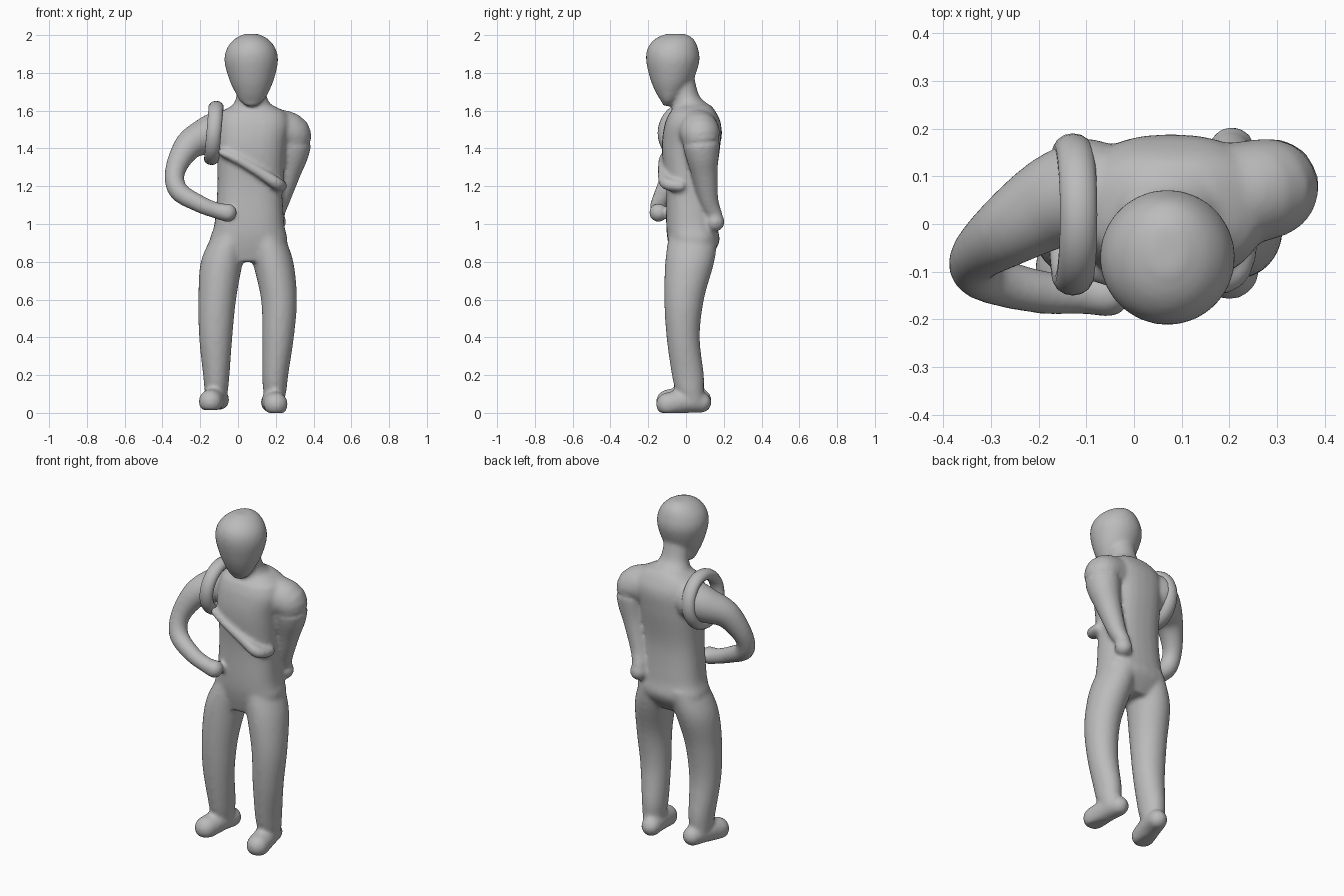
import bpy, bmesh, math
from mathutils import Vector

if "Cube" in bpy.data.objects:
    bpy.data.objects.remove(bpy.data.objects["Cube"])

grey = bpy.data.materials.new("plain grey")
grey.diffuse_color = (0.5, 0.5, 0.5, 1)
grey.use_nodes = True
grey.node_tree.nodes["Principled BSDF"].inputs["Base Color"].default_value = grey.diffuse_color
SIDES = 28


def spline(rows, steps=5):
    """Catmull-Rom interpolation of rows of numbers."""
    rows = [Vector(r) for r in rows]
    out = []
    for i in range(len(rows) - 1):
        a, b = rows[max(i - 1, 0)], rows[i]
        c, d = rows[i + 1], rows[min(i + 2, len(rows) - 1)]
        for k in range(steps):
            t = k / steps
            out.append(0.5 * (2 * b + (c - a) * t + (2 * a - 5 * b + 4 * c - d) * t * t
                              + (3 * b - a - 3 * c + d) * t ** 3))
    return out + [rows[-1]]


def skin(bm, rings):
    vs = [[bm.verts.new(p) for p in r] for r in rings]
    for a, b in zip(vs, vs[1:]):
        for i in range(SIDES):
            j = (i + 1) % SIDES
            bm.faces.new((a[i], a[j], b[j], b[i]))
    bm.faces.new(vs[0][::-1])
    bm.faces.new(vs[-1])


def stack(bm, rows, power=2.0, grow=0.0):
    """Level cross-sections: z, centre x, centre y, half width, half depth."""
    def se(v):
        return math.copysign(abs(v) ** (2 / power), v)
    rings = []
    for z, cx, cy, rx, ry in spline(rows):
        rings.append([(cx + (rx + grow) * se(math.cos(2 * math.pi * i / SIDES)),
                       cy + (ry + grow) * se(math.sin(2 * math.pi * i / SIDES)), z)
                      for i in range(SIDES)])
    skin(bm, rings)


def limb(bm, rows):
    """Round tube along a path of x, y, z, radius, with ball ends."""
    pts = spline(rows)
    rings = []
    for k, p in enumerate(pts):
        a, b = pts[max(k - 1, 0)].xyz, pts[min(k + 1, len(pts) - 1)].xyz
        q = (b - a).to_track_quat('Z', 'Y')
        rings.append([p.xyz + q @ Vector((math.cos(2 * math.pi * i / SIDES) * p.w,
                                          math.sin(2 * math.pi * i / SIDES) * p.w, 0))
                      for i in range(SIDES)])
    skin(bm, rings)
    for p in (pts[0], pts[-1]):
        s = bmesh.ops.create_uvsphere(bm, u_segments=20, v_segments=12, radius=p.w)
        bmesh.ops.translate(bm, verts=s["verts"], vec=p.xyz)


def finish(bm, name, voxel=0.0, smooth=0):
    bmesh.ops.recalc_face_normals(bm, faces=bm.faces)
    me = bpy.data.meshes.new(name)
    bm.to_mesh(me)
    bm.free()
    me.materials.append(grey)
    ob = bpy.data.objects.new(name, me)
    bpy.context.collection.objects.link(ob)
    if voxel:
        m = ob.modifiers.new("blend", 'REMESH')
        m.mode = 'VOXEL'
        m.voxel_size = voxel
        m.use_smooth_shade = True
    else:
        for f in me.polygons:
            f.use_smooth = True
    if smooth:
        m = ob.modifiers.new("soften", 'SMOOTH')
        m.factor = 0.5
        m.iterations = smooth
    return ob


bm = bmesh.new()

# torso
torso = [(0.80, .05, .02, .14, .09), (0.90, .055, .04, .205, .135), (1.0, .06, .03, .185, .135),
         (1.2, .063, .025, .172, .13), (1.4, .068, .03, .18, .15), (1.52, .08, .04, .19, .147),
         (1.59, .08, .04, .17, .12), (1.63, .08, .04, .10, .09)]
stack(bm, torso, 2.5)

# draped chest cloth: upper torso, slightly larger, cut along a diagonal
cloth = bmesh.new()
stack(cloth, [r for r in torso if 1.0 <= r[0] < 1.6], 2.5, 0.008)
for co, no in (((0.05, -.12, 1.29), (-.45, 0, -1)), ((0, 0.0, 0), (0, 1, 0))):
    g = cloth.verts[:] + cloth.edges[:] + cloth.faces[:]
    bmesh.ops.bisect_plane(cloth, geom=g, plane_co=co, plane_no=no, clear_outer=True)
    bmesh.ops.holes_fill(cloth, edges=[e for e in cloth.edges if e.is_boundary])
tmp = bpy.data.meshes.new("cloth_tmp")
cloth.to_mesh(tmp)
cloth.free()
bm.from_mesh(tmp)
bpy.data.meshes.remove(tmp)
# rolled hem of the cloth
limb(bm, [(-.09, -.10, 1.38, .02), (0, -.122, 1.34, .024), (.12, -.122, 1.27, .028),
          (.205, -.105, 1.215, .034), (.235, -.03, 1.20, .028)])

# neck and head
stack(bm, [(1.54, .08, .04, .17, .12), (1.62, .075, .03, .11, .10), (1.68, .072, .0, .08, .07),
           (1.80, .07, -.04, .08, .08)])
stack(bm, [(1.625, .07, -.10, .03, .02), (1.65, .072, -.092, .062, .04), (1.69, .073, -.085, .085, .072),
           (1.76, .072, -.075, .117, .112), (1.86, .07, -.07, .142, .141), (1.93, .07, -.07, .129, .134),
           (1.98, .07, -.062, .088, .102), (2.007, .07, -.055, .035, .05)])

# legs
stack(bm, [(0.04, -.115, .04, .05, .06), (0.12, -.115, .02, .062, .075), (0.2, -.115, .01, .070, .085),
           (0.4, -.118, -.015, .088, .088), (0.6, -.11, -.01, .10, .105), (0.8, -.085, .02, .112, .13),
           (0.95, -.03, .04, .10, .13)])
stack(bm, [(0.04, .19, .04, .05, .06), (0.12, .195, .02, .062, .075), (0.2, .197, .01, .069, .085),
           (0.4, .212, -.015, .084, .088), (0.6, .217, -.01, .095, .105), (0.8, .185, .02, .108, .13),
           (0.95, .14, .04, .10, .13)])

# feet, with flattened soles
for hx, tx, z0 in ((-.10, -.145, .015), (.175, .2, 0.0)):
    foot = bmesh.new()
    limb(foot, [(hx, .08, .055, .055), ((hx + tx) / 2, 0, .06, .062), (tx, -.095, .045, .064)])
    for v in foot.verts:
        v.co.z = max(v.co.z, 0.0) + z0
    t = bpy.data.meshes.new("foot_tmp")
    foot.to_mesh(t)
    foot.free()
    bm.from_mesh(t)
    bpy.data.meshes.remove(t)

# bent arm with hand at the belly
limb(bm, [(-.10, .07, 1.49, .11), (-.17, .045, 1.465, .098), (-.265, -.015, 1.41, .076),
          (-.333, -.072, 1.28, .054), (-.315, -.11, 1.175, .052), (-.2, -.142, 1.105, .046),
          (-.11, -.146, 1.07, .043), (-.055, -.146, 1.06, .050)])

# arm tucked behind the back
limb(bm, [(.20, .06, 1.50, .11), (.282, .075, 1.475, .105), (.285, .085, 1.38, .092),
          (.262, .098, 1.27, .07), (.225, .12, 1.13, .052), (.205, .15, 1.05, .042),
          (.205, .155, 1.01, .05)])

finish(bm, "body", 0.011, 8)

# padded band round the shoulder
bm = bmesh.new()
rings, n, m = [], 40, 14
for i in range(n):
    a = 2 * math.pi * i / n
    r = []
    for k in range(m):
        b = 2 * math.pi * k / m
        out = 0.032 * math.cos(b)
        r.append(bm.verts.new((-.128 + .04 * math.sin(b) + .012 * math.sin(a),
                               .02 + (.138 + out) * math.cos(a),
                               1.482 + (.138 + out) * math.sin(a))))
    rings.append(r)
for i in range(n):
    for k in range(m):
        a, b = rings[i], rings[(i + 1) % n]
        bm.faces.new((a[k], b[k], b[(k + 1) % m], a[(k + 1) % m]))
finish(bm, "shoulder_band")
